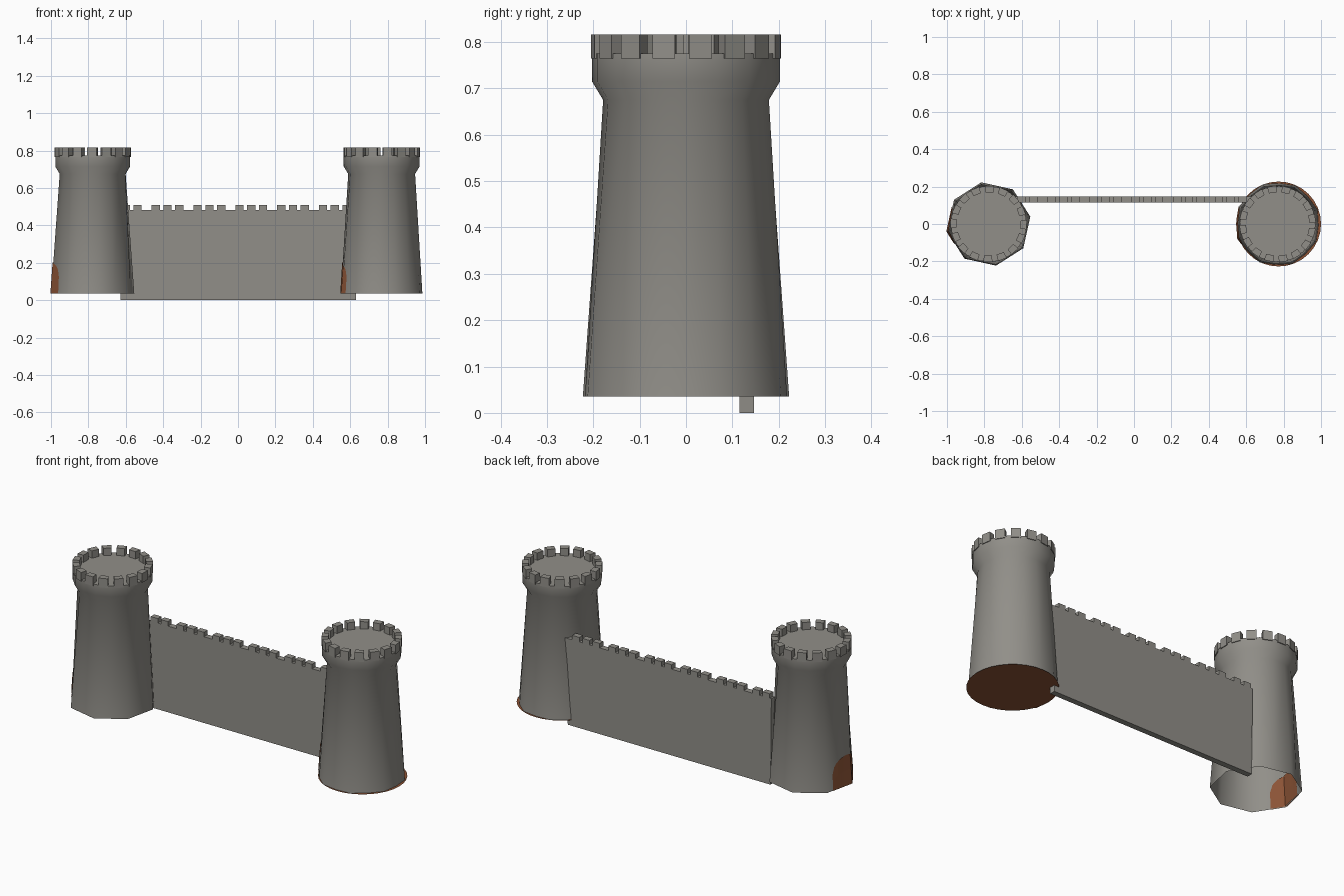
import bpy, bmesh, math
from mathutils import Vector

if "Cube" in bpy.data.objects:
    bpy.data.objects.remove(bpy.data.objects["Cube"])


def material(name, col):
    m = bpy.data.materials.new(name)
    m.diffuse_color = (*col, 1)
    m.use_nodes = True
    m.node_tree.nodes["Principled BSDF"].inputs["Base Color"].default_value = m.diffuse_color
    return m


STONE = material("grey_stone", (0.285, 0.275, 0.25))
BROWN = material("brown_wood", (0.262, 0.088, 0.037))


def make(name, bm, mat, smooth=False, normals=True):
    if normals:
        bmesh.ops.recalc_face_normals(bm, faces=bm.faces)
    me = bpy.data.meshes.new(name)
    bm.to_mesh(me)
    bm.free()
    me.materials.append(mat)
    ob = bpy.data.objects.new(name, me)
    bpy.context.collection.objects.link(ob)
    if smooth:
        bpy.ops.object.select_all(action='DESELECT')
        ob.select_set(True)
        bpy.context.view_layer.objects.active = ob
        bpy.ops.object.shade_smooth_by_angle(angle=math.radians(50))
    return ob


N = 16
# tower profile: radius, height
PROFILE = [(0.226, 0.035), (0.179, 0.675), (0.203, 0.715), (0.203, 0.775)]


def tower(side, cx, phase, flat):
    step = 2 * math.pi / N

    # the base is eight-sided and blends into a rounder top
    def ring_point(i, r, z, k):
        f = flat if (k == 0 and i % 2) else 1.0
        a = phase + i * step
        return Vector((cx + r * f * math.cos(a), r * f * math.sin(a), z))

    # shaft and flared rim
    bm = bmesh.new()
    rings = [[bm.verts.new(ring_point(i, r, z, k)) for i in range(N)]
             for k, (r, z) in enumerate(PROFILE)]
    for a, b in zip(rings, rings[1:]):
        for i in range(N):
            j = (i + 1) % N
            bm.faces.new((a[i], a[j], b[j], b[i]))
    # roof deck
    bm.faces.new(rings[-1])
    make(side + "_tower", bm, STONE, True)

    # merlons round the rim
    bm = bmesh.new()
    for i in range(N):
        mid = phase + (i + 0.5) * step
        half = 0.31 * step
        vs = [bm.verts.new((cx + r * math.cos(mid + s * half), r * math.sin(mid + s * half), z))
              for z in (0.765, 0.816) for r, s in ((0.17, -1), (0.205, -1), (0.205, 1), (0.17, 1))]
        for f in ((0, 1, 2, 3), (4, 5, 6, 7), (0, 1, 5, 4), (1, 2, 6, 5), (2, 3, 7, 6), (3, 0, 4, 7)):
            bm.faces.new([vs[q] for q in f])
    make(side + "_tower_merlons", bm, STONE)

    # arched door following the wall, seen from outside and inside
    def surface(a, z, off):
        t = ((a - phase) % (2 * math.pi)) / step
        i, u = int(t), t - int(t)
        h = (z - 0.035) / 0.64
        lo = ring_point(i, 0.226, 0, 0).lerp(ring_point(i + 1, 0.226, 0, 0), u)
        hi = ring_point(i, 0.179, 0, 1).lerp(ring_point(i + 1, 0.179, 0, 1), u)
        p = lo.lerp(hi, h)
        d = Vector((math.cos(a), math.sin(a), 0)) * off
        return Vector((p.x, p.y, z)) + d

    bm = bmesh.new()
    cols = 16
    for off in (0.004, -0.004):
        prev = None
        for c in range(cols + 1):
            s = 2 * c / cols - 1
            a = math.radians(183 + 27 * s)
            top = 0.125 + 0.078 * math.sqrt(max(0, 1 - s * s))
            cur = [bm.verts.new(surface(a, z, off)) for z in (0.036, (0.036 + top) / 2, top)]
            if prev:
                for k in range(2):
                    q = (prev[k], cur[k], cur[k + 1], prev[k + 1])
                    bm.faces.new(q if off > 0 else q[::-1])
            prev = cur
    make(side + "_door", bm, BROWN, normals=False)


tower("left", -0.777, math.radians(-80), math.cos(math.pi / 8))
tower("right", 0.768, math.radians(-70), 0.965)

# round wooden floor under the right tower
bm = bmesh.new()
bmesh.ops.create_circle(bm, cap_ends=True, segments=32, radius=0.227)
for v in bm.verts:
    v.co += Vector((0.773, 0, 0.034))
for f in bm.faces:
    f.normal_update()
    if f.normal.z > 0:
        f.normal_flip()
make("tower_floor", bm, BROWN, normals=False)


# curtain wall and its groups of three merlons
def prism(bm, xz, y0=0.115, y1=0.147):
    a = [bm.verts.new((x, y0, z)) for x, z in xz]
    b = [bm.verts.new((x, y1, z)) for x, z in xz]
    bm.faces.new(a)
    bm.faces.new(b[::-1])
    for i in range(len(a)):
        j = (i + 1) % len(a)
        bm.faces.new((a[i], a[j], b[j], b[i]))


bm = bmesh.new()
prism(bm, [(-0.627, 0), (0.63, 0), (0.65, 0.483), (-0.632, 0.483)])
make("curtain_wall", bm, STONE)

bm = bmesh.new()
for g in range(6):
    for k in range(3):
        x0 = -0.685 + g * 0.2235 + k * 0.063
        x1 = min(x0 + 0.044, 0.65)
        if x0 > -0.64 and x1 > x0:
            prism(bm, [(x0, 0.478), (x1, 0.478), (x1, 0.508), (x0, 0.508)])
make("wall_merlons", bm, STONE)
